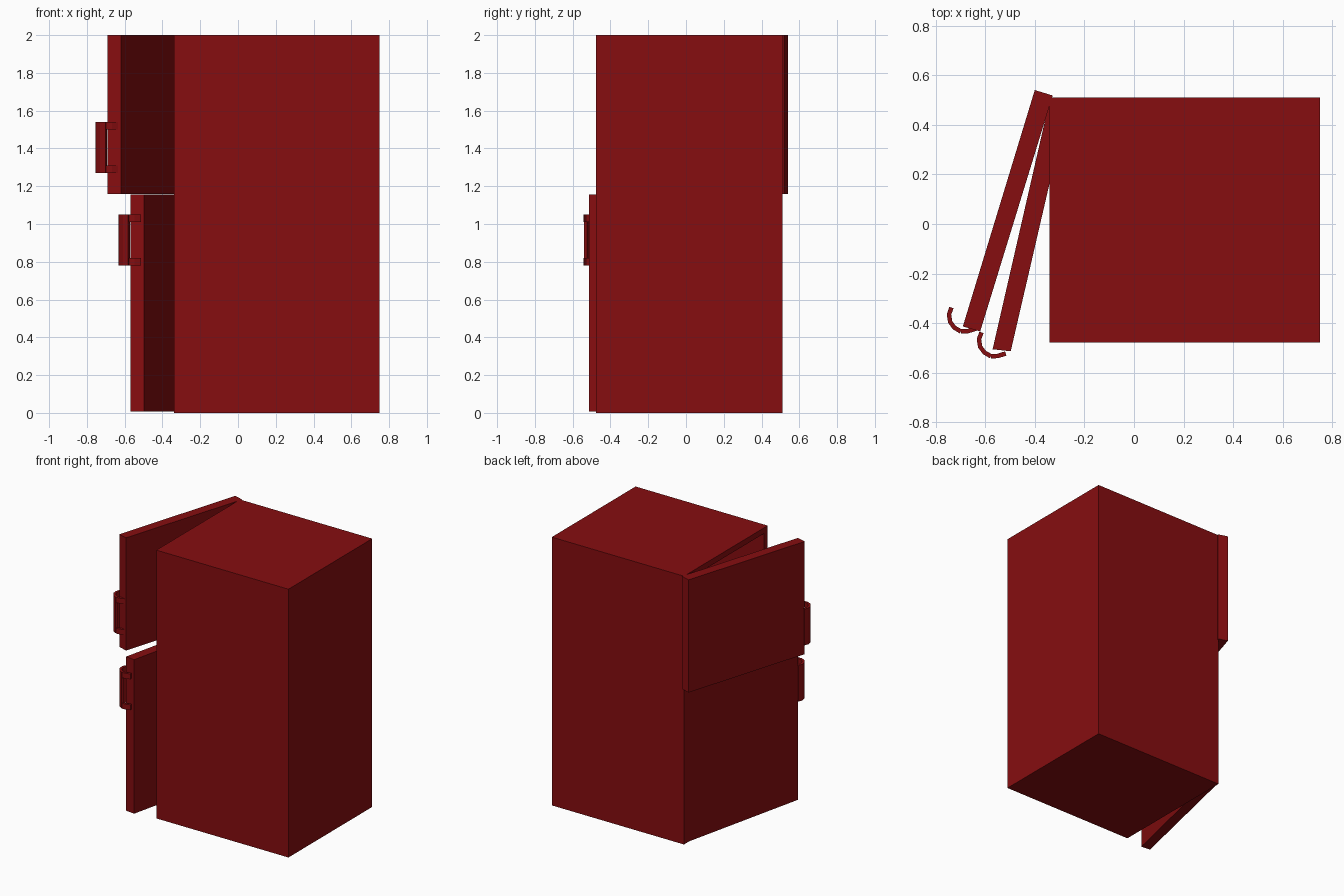
import bpy
import bmesh
from mathutils import Vector

cube = bpy.data.objects.get("Cube")
if cube:
    bpy.data.objects.remove(cube, do_unlink=True)

RED = (0.24, 0.004, 0.005, 1)
red = bpy.data.materials.new("deep_red")
red.use_nodes = True
red.diffuse_color = RED
red.node_tree.nodes["Principled BSDF"].inputs["Base Color"].default_value = RED


def finish(name, bm):
    bmesh.ops.recalc_face_normals(bm, faces=bm.faces)
    mesh = bpy.data.meshes.new(name)
    bm.to_mesh(mesh)
    bm.free()
    mesh.materials.append(red)
    obj = bpy.data.objects.new(name, mesh)
    bpy.context.collection.objects.link(obj)
    return obj


def add_prism(bm, outline, z0, z1):
    """Raise a plan outline from z0 to z1."""
    low = [bm.verts.new((x, y, z0)) for x, y in outline]
    high = [bm.verts.new((x, y, z1)) for x, y in outline]
    bm.faces.new(low[::-1])
    bm.faces.new(high)
    for i in range(len(low)):
        j = (i + 1) % len(low)
        bm.faces.new((low[i], low[j], high[j], high[i]))


def add_strip(bm, path, z0, z1, thick=0.018):
    """Raise a bent sheet that follows a plan path."""
    pts = [Vector(p) for p in path]
    sides = []
    for i, p in enumerate(pts):
        run = (pts[min(i + 1, len(pts) - 1)] - pts[max(i - 1, 0)]).normalized()
        sides.append(Vector((-run.y, run.x)) * thick / 2)
    outline = [p + s for p, s in zip(pts, sides)]
    outline += [p - s for p, s in reversed(list(zip(pts, sides)))]
    add_prism(bm, outline, z0, z1)


# Cabinet: two hollow compartments opening towards -x
bm = bmesh.new()
add_prism(bm, [(-0.34, -0.477), (0.75, -0.477), (0.75, 0.51), (-0.34, 0.51)], 0, 2)
bmesh.ops.bisect_plane(bm, geom=bm.verts[:] + bm.edges[:] + bm.faces[:],
                       plane_co=(0, 0, 1.16), plane_no=(0, 0, 1))
bmesh.ops.recalc_face_normals(bm, faces=bm.faces)
openings = [f for f in bm.faces if f.normal.x < -0.9]
bmesh.ops.inset_individual(bm, faces=openings, thickness=0.06)
bmesh.ops.inset_individual(bm, faces=openings, thickness=0, depth=-1.0)
finish("cabinet", bm)

# Doors, each standing ajar from the back hinge edge
doors = {
    "upper_door": ([(-0.40, 0.54), (-0.69, -0.413), (-0.62, -0.433), (-0.328, 0.518)], 1.16, 2.0),
    "lower_door": ([(-0.338, 0.508), (-0.57, -0.505), (-0.497, -0.513), (-0.265, 0.49)], 0.007, 1.155),
}
for name, (outline, z0, z1) in doors.items():
    bm = bmesh.new()
    add_prism(bm, outline, z0, z1)
    finish(name, bm)

# Hooked handles: a curved upright grip on two short arms
grip = [(-0.736, -0.337), (-0.746, -0.365), (-0.741, -0.395), (-0.724, -0.418), (-0.698, -0.433)]
arm = [(-0.698, -0.433), (-0.67, -0.432), (-0.638, -0.422)]
handles = {"upper_handle": (0, 0, 1.27), "lower_handle": (0.121, -0.1, 0.78)}
for name, (dx, dy, z) in handles.items():
    bm = bmesh.new()
    add_strip(bm, [(x + dx, y + dy) for x, y in grip], z, z + 0.27)
    for arm_z in (z, z + 0.23):
        add_strip(bm, [(x + dx, y + dy) for x, y in arm], arm_z, arm_z + 0.04)
    finish(name, bm)
